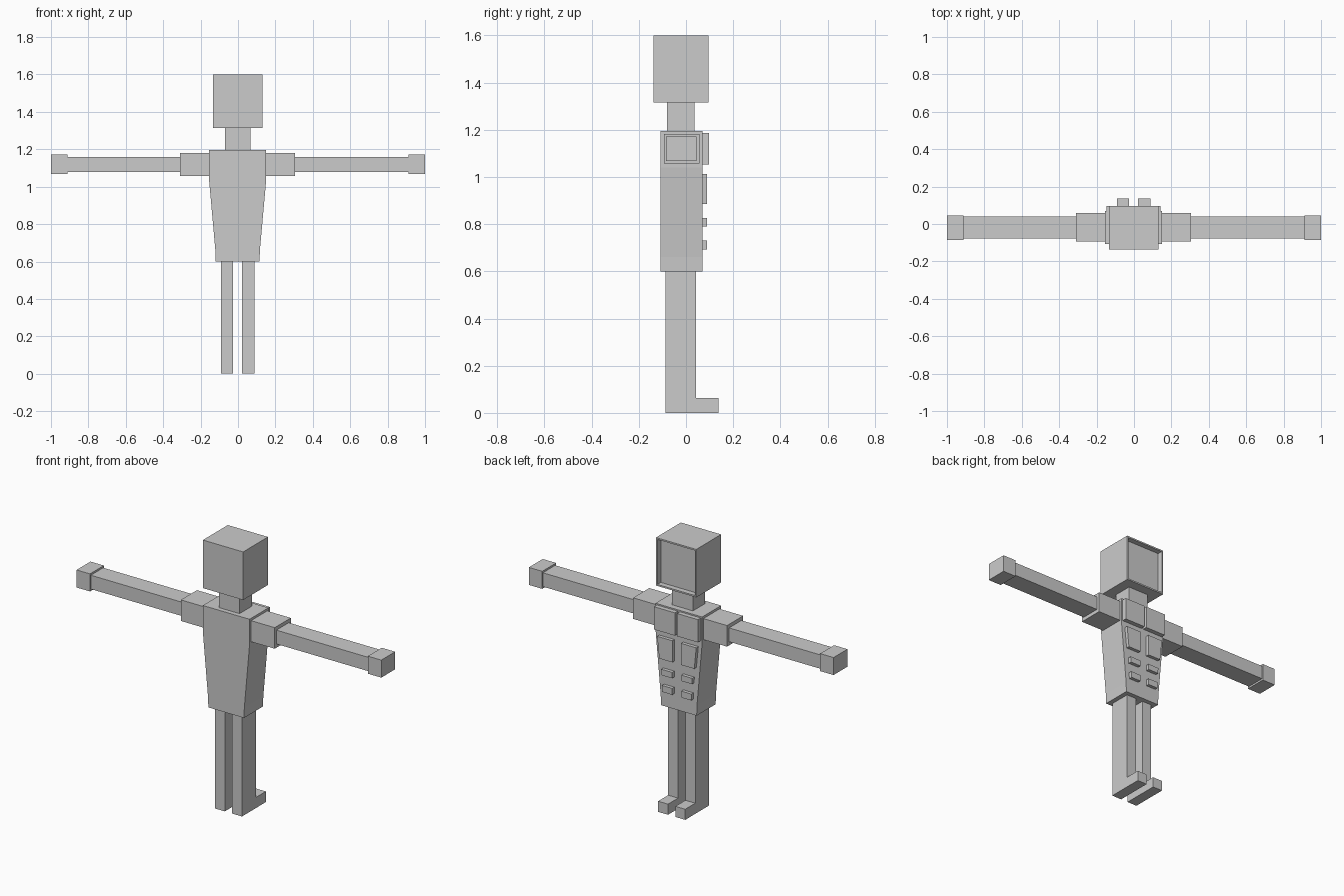
import bpy, bmesh
from mathutils import Vector

if "Cube" in bpy.data.objects:
    bpy.data.objects.remove(bpy.data.objects["Cube"])

CX = -0.002  # slight sideways offset of the body

grey = bpy.data.materials.new("plain grey")
grey.diffuse_color = (0.6, 0.6, 0.6, 1)
grey.use_nodes = True
grey.node_tree.nodes["Principled BSDF"].inputs["Base Color"].default_value = grey.diffuse_color


def finish(name, bm):
    bmesh.ops.recalc_face_normals(bm, faces=bm.faces)
    mesh = bpy.data.meshes.new(name)
    bm.to_mesh(mesh)
    bm.free()
    mesh.materials.append(grey)
    obj = bpy.data.objects.new(name, mesh)
    bpy.context.collection.objects.link(obj)
    return obj


def prism(name, pts, axis, a, b, caps=(True, True), cx=CX):
    """Extrude a 2D outline along an axis from a to b; caps close the ends."""
    def place(p, t):
        u, v = p
        x, y, z = {"x": (t, u, v), "y": (u, t, v), "z": (u, v, t)}[axis]
        return Vector((x + cx, y, z))
    bm = bmesh.new()
    lo = [bm.verts.new(place(p, a)) for p in pts]
    hi = [bm.verts.new(place(p, b)) for p in pts]
    n = len(pts)
    for i in range(n):
        j = (i + 1) % n
        bm.faces.new((lo[i], lo[j], hi[j], hi[i]))
    if caps[0]:
        bm.faces.new(lo[::-1])
    if caps[1]:
        bm.faces.new(hi)
    return finish(name, bm)


def rect(u0, u1, v0, v1):
    return [(u0, v0), (u1, v0), (u1, v1), (u0, v1)]


# Head: a block with a framed, sunken face panel
bm = bmesh.new()
bmesh.ops.create_cube(bm, size=1)
for v in bm.verts:
    v.co = Vector((v.co.x * 0.264 + CX, v.co.y * 0.233 - 0.021, v.co.z * 0.285 + 1.4575))
face = max(bm.faces, key=lambda f: f.calc_center_median().y)
bmesh.ops.inset_region(bm, faces=[face], thickness=0.013)
panel = bmesh.ops.extrude_face_region(bm, geom=[face])["geom"]
bmesh.ops.translate(bm, verts=[g for g in panel if isinstance(g, bmesh.types.BMVert)],
                    vec=(0, -0.032, 0))
if face.is_valid:
    bm.faces.remove(face)
finish("head", bm)

prism("neck", rect(-0.068, 0.068, -0.08, 0.035), "z", 1.195, 1.315, (False, False))

# Torso: straight chest, tapering waist, short straight hips
half = [(0.117, 0.6), (0.119, 0.66), (0.153, 1.04), (0.153, 1.195)]
prism("torso", half + [(-x, z) for x, z in reversed(half)], "y", -0.108, 0.07)

# Raised muscle plates: inner x, outer x at bottom and top, bottom z, top z, outer y
plates = {
    "chest_plate": (0.007, 0.144, 0.144, 1.052, 1.187, 0.097),
    "upper_belly_plate": (0.029, 0.115, 0.128, 0.885, 1.013, 0.09),
    "middle_belly_plate": (0.03, 0.1, 0.102, 0.79, 0.825, 0.09),
    "lower_belly_plate": (0.03, 0.095, 0.097, 0.692, 0.73, 0.09),
}

for side, s in (("right", 1), ("left", -1)):
    for name, (xi, xb, xt, z0, z1, y) in plates.items():
        pts = [(s * xi, z0), (s * xb, z0), (s * xt, z1), (s * xi, z1)]
        prism(f"{side}_{name}", pts, "y", 0.07, y, (False, True))
    # Arm: shoulder block, long bar, hand block
    prism(f"{side}_shoulder", rect(-0.093, 0.058, 1.056, 1.181), "x",
          s * 0.153, s * 0.308, (False, True))
    prism(f"{side}_arm", rect(-0.077, 0.039, 1.078, 1.16), "x",
          s * 0.306, s * 0.912, (False, False), 0)
    prism(f"{side}_hand", rect(-0.085, 0.045, 1.067, 1.171), "x",
          s * 0.912, s * 1.0, cx=0)
    # Leg and foot in one L-shaped outline
    prism(f"{side}_leg", [(-0.087, 0), (0.137, 0), (0.137, 0.063), (0.043, 0.063),
                          (0.043, 0.6), (-0.087, 0.6)], "x", s * 0.024, s * 0.089)
